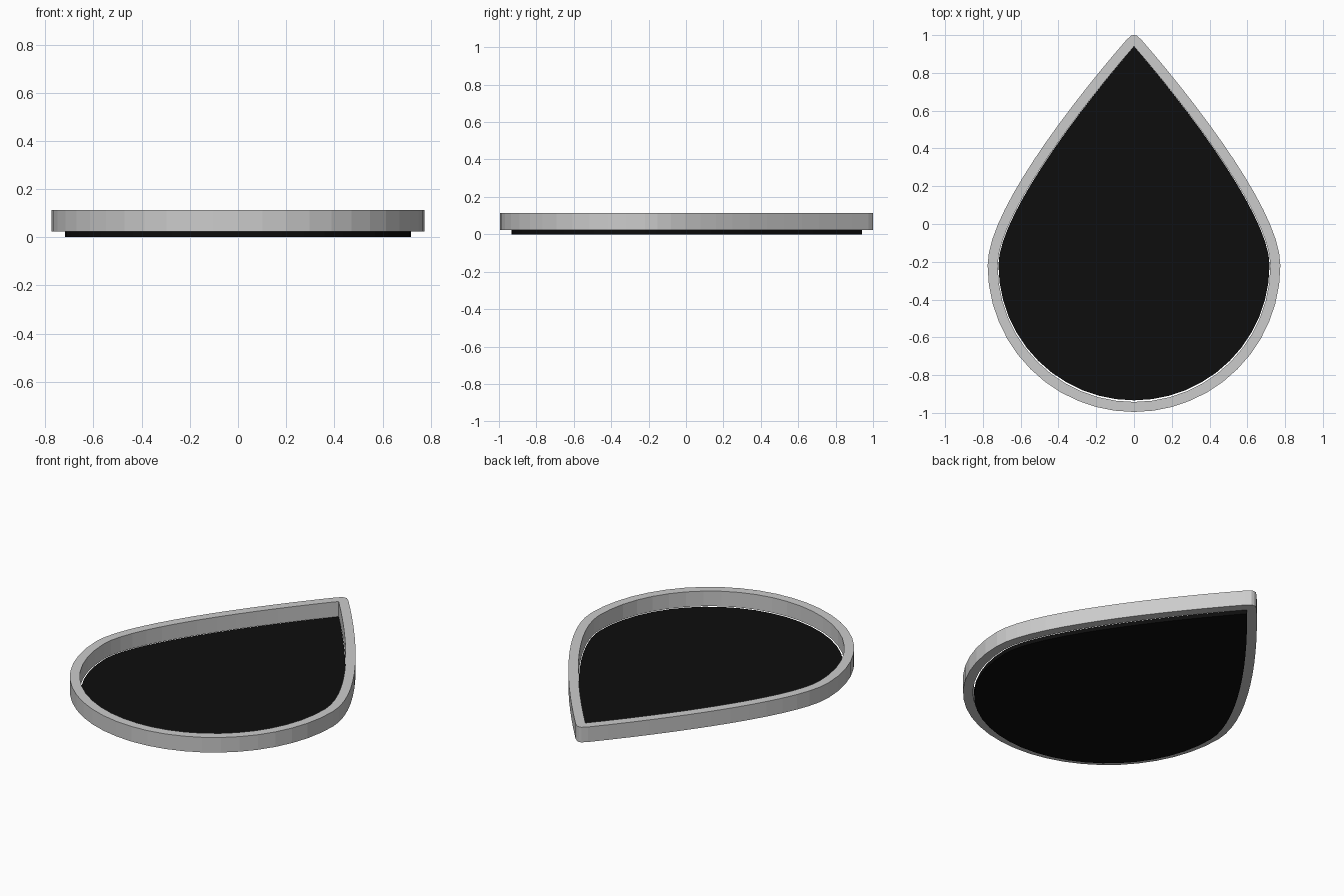
import bpy, bmesh
from math import sin, cos, pi
from mathutils import Vector

if "Cube" in bpy.data.objects:
    bpy.data.objects.remove(bpy.data.objects["Cube"])


def bezier(p, t):
    s = 1 - t
    return s**3 * p[0] + 3 * s * s * t * p[1] + 3 * s * t * t * p[2] + t**3 * p[3]


def half_outline(grow):
    """Right half of the teardrop from bottom to tip, pushed outward by grow."""
    c, r = Vector((0, -0.22)), 0.722
    pts = []
    for i in range(13):                      # round lower half
        a = -pi / 2 + i * pi / 24
        pts.append(c + (r + grow) * Vector((cos(a), sin(a))))
    side = [Vector(p) for p in ((r, -0.22), (r, 0.03), (0.33, 0.56), (0, 0.94))]
    n = 14
    for i in range(1, n + 1):                # side sweeping up to the tip
        t = i / n
        d = bezier(side, min(t + 0.01, 1)) - bezier(side, t - 0.01)
        normal = Vector((d.y, -d.x)).normalized()
        pts.append(bezier(side, t) + grow * normal)
    if grow > 0:                             # small blunt end on the outer tip
        pts.append(Vector((0.014, 0.998)))
        pts.append(Vector((0, 1.0)))
    pts[0].x = pts[-1].x = 0
    return pts


def outline(grow):
    h = half_outline(grow)
    return h + [Vector((-p.x, p.y)) for p in reversed(h[1:-1])]


def extruded(name, loops, z0, z1, color=None):
    """Fill the area between 2D loops and extrude it upward."""
    cu = bpy.data.curves.new(name, 'CURVE')
    cu.dimensions = '2D'
    cu.fill_mode = 'BOTH'
    cu.extrude = (z1 - z0) / 2
    for pts in loops:
        sp = cu.splines.new('POLY')
        sp.points.add(len(pts) - 1)
        for q, p in zip(sp.points, pts):
            q.co = (p.x, p.y, 0, 1)
        sp.use_cyclic_u = True
    tmp = bpy.data.objects.new(name + "_curve", cu)
    bpy.context.collection.objects.link(tmp)
    bpy.context.view_layer.update()
    me = bpy.data.meshes.new_from_object(tmp.evaluated_get(bpy.context.evaluated_depsgraph_get()))
    bpy.data.objects.remove(tmp)
    bm = bmesh.new()
    bm.from_mesh(me)
    bmesh.ops.remove_doubles(bm, verts=bm.verts, dist=1e-5)
    bmesh.ops.translate(bm, verts=bm.verts, vec=(0, 0, (z0 + z1) / 2))
    bmesh.ops.recalc_face_normals(bm, faces=bm.faces)
    for f in bm.faces:
        f.smooth = False
    bm.to_mesh(me)
    bm.free()
    me.materials.clear()
    if color:
        mat = bpy.data.materials.new(name + "_material")
        mat.diffuse_color = color
        mat.use_nodes = True
        mat.node_tree.nodes["Principled BSDF"].inputs["Base Color"].default_value = mat.diffuse_color
        me.materials.append(mat)
    ob = bpy.data.objects.new(name, me)
    bpy.context.collection.objects.link(ob)
    return ob


# Raised teardrop rim
extruded("rim", [outline(0.053), outline(0)], 0.024, 0.113)

# Thin black base panel, slightly smaller at the round end
panel = [Vector((p.x * 0.994, p.y if p.y > 0 else p.y * 0.991)) for p in outline(0)]
extruded("base_panel", [panel], 0.0, 0.024, (0.004, 0.004, 0.004, 1))
